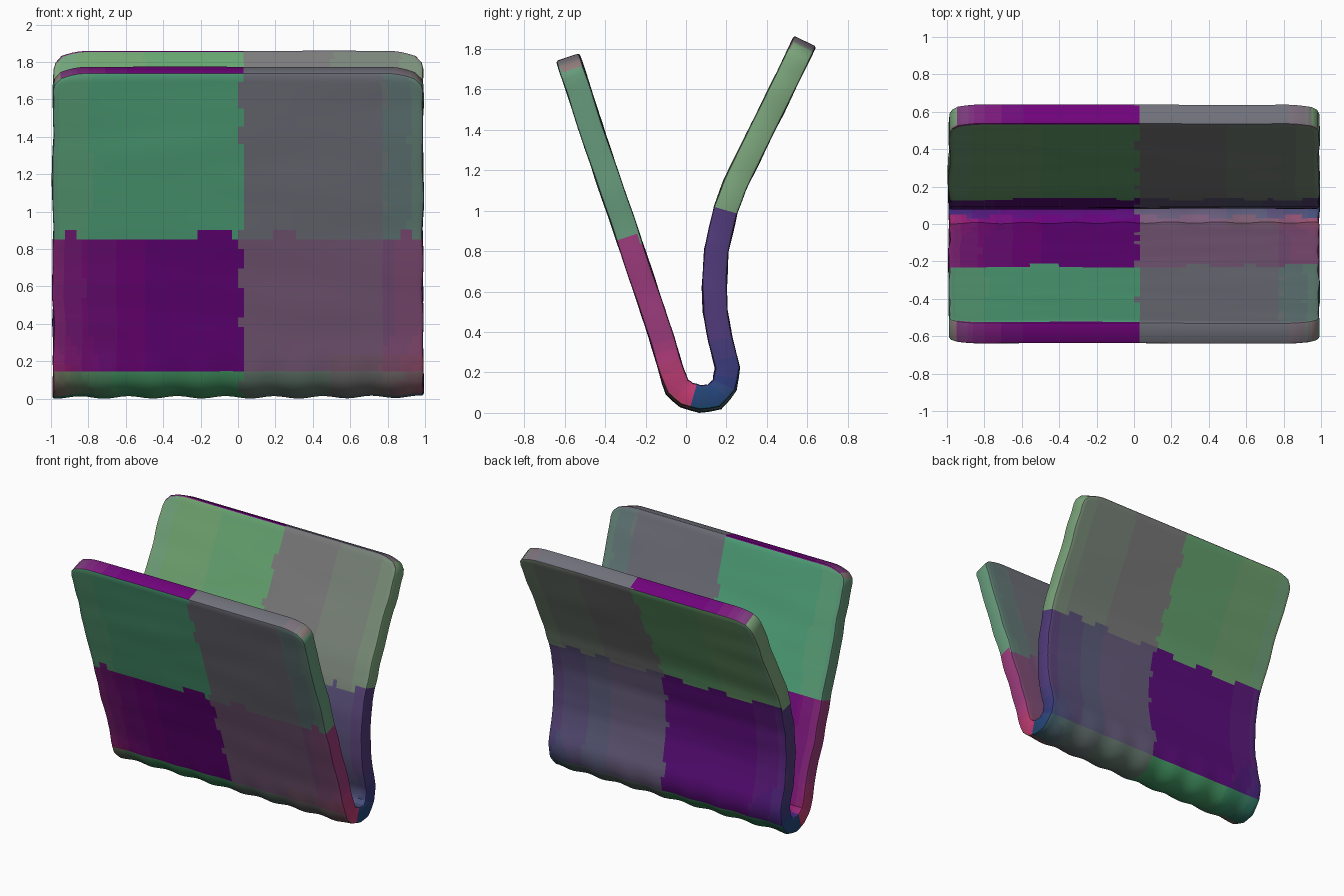
import bpy, bmesh, math, random
from mathutils import Vector, noise

random.seed(4)
cube = bpy.data.objects.get("Cube")
if cube:
    bpy.data.objects.remove(cube, do_unlink=True)

THICKNESS = 0.12
STATIONS = 64

# Centre line of the bent sheet in the y-z plane, front lip to back lip
PATH = [(-.585, 1.757), (-.445, 1.33), (-.305, .92), (-.13, .4), (-.07, .2),
        (-.045, .125), (0, .085), (.07, .065), (.14, .075), (.19, .135),
        (.205, .22), (.17, .36), (.145, .5), (.14, .62), (.15, .8),
        (.195, 1), (.24, 1.12), (.59, 1.835)]

# Colour pairs: (x < 0 half, x > 0 half)
GREEN, SLATE = (.33, .64, .47), (.43, .43, .50)
PALETTE = {
    "front_upper": (GREEN, SLATE),
    "front_lower": ((.42, .05, .47), (.46, .36, .46)),
    "back_upper": ((.42, .62, .45), (.50, .50, .50)),
    "back_lower": ((.36, .08, .50), (.38, .35, .50)),
    "base": ((.27, .60, .38), (.42, .46, .44)),
    "rim": ((.45, .05, .50), SLATE),
}
END_TINT = {
    "front_upper": (.38, .60, .48), "front_lower": (.60, .25, .50),
    "back_upper": (.50, .62, .48), "back_lower": (.32, .22, .50),
    "base": (.28, .60, .45), "rim": (.55, .50, .48),
}
PINK, NAVY = (.80, .25, .40), (.12, .28, .45)


def mix(a, b, t):
    return tuple(p + (q - p) * max(0, min(1, t)) for p, q in zip(a, b))


def resample(points, step):
    """Split long segments so every piece is at most one step long."""
    out = [Vector(points[0])]
    for a, b in zip(points, points[1:]):
        a, b = Vector(a), Vector(b)
        n = max(1, math.ceil((b - a).length / step))
        out += [a.lerp(b, i / n) for i in range(1, n + 1)]
    return out


def wobble(x, y, z, scale):
    return noise.noise(Vector((x, y, z)) * scale)


def build_sheet():
    line = resample(PATH, 0.055)
    n = len(line)
    bm = bmesh.new()
    rings = []
    for i in range(STATIONS + 1):
        u = -1 + 2 * i / STATIONS
        outer, inner = [], []
        for k, p in enumerate(line):
            t = (line[min(k + 1, n - 1)] - line[max(k - 1, 0)]).normalized()
            out = Vector((t.y, -t.x)) * -1
            if out.dot(Vector((1, 0))) * p.x < 0 and p.y > .3:
                out = -out
            if p.y <= .3:
                out = Vector((t.y, -t.x))
            # Rounded corners at the lips, ragged ends and a wavy fold
            lip = max(0, 1 - min(k, n - 1 - k) / 2)
            half = 0.99 - 0.045 * lip * lip + 0.01 * wobble(u // 1, p.x, p.y, 6)
            slide = (t if k < n / 2 else -t) * 0.03 * lip * max(0, (abs(u) - .85) / .15) ** 2
            ripple = 0.005 * wobble(u * .6, p.x * 3, p.y * 3, 2)
            if p.y < .25:
                ripple += 0.009 * math.sin(u * 24) * (1 - p.y / .25)
            for row, side in ((outer, 1), (inner, -1)):
                q = p + slide + out * (side * THICKNESS / 2 + ripple)
                row.append(bm.verts.new((u * half, q.x, q.y)))
        rings.append((outer, inner))
    # Outer and inner skins plus the two lips
    for (oa, ia), (ob, ib) in zip(rings, rings[1:]):
        for k in range(n - 1):
            bm.faces.new((oa[k], oa[k + 1], ob[k + 1], ob[k]))
            bm.faces.new((ia[k], ib[k], ib[k + 1], ia[k + 1]))
        for k in (0, n - 1):
            bm.faces.new((oa[k], ob[k], ib[k], ia[k]))
    # Side ends
    for outer, inner in (rings[0], rings[-1]):
        for k in range(n - 1):
            bm.faces.new((outer[k], inner[k], inner[k + 1], outer[k + 1]))
    bmesh.ops.recalc_face_normals(bm, faces=bm.faces)
    # Soften the hard outer edges
    bm.normal_update()
    hard = [e for e in bm.edges if e.calc_face_angle(0) > 1.1]
    bmesh.ops.bevel(bm, geom=hard, offset=0.012, segments=2, affect="EDGES", profile=0.5)
    low = min(v.co.z for v in bm.verts)
    bmesh.ops.translate(bm, verts=bm.verts, vec=(0, 0, -low))
    bm.normal_update()
    return bm


def face_colour(face):
    c, nrm = face.calc_center_median(), face.normal
    front = c.y < 0.04
    split = (.87 if front else 1.0) + .06 * wobble(c.x, c.y, 0, 5)
    if nrm.z > .6 and c.z > 1.6:
        zone = "rim"
    elif c.z < .13 and nrm.z < -.3:
        zone = "base"
    else:
        zone = ("front" if front else "back") + ("_upper" if c.z > split else "_lower")
    right_half = c.x > .02 + .03 * wobble(0, c.y, c.z, 9)
    colour = PALETTE[zone][int(right_half)]
    # Blend toward the tint of the side ends
    end = END_TINT[zone]
    if c.z < .4:
        end = mix(PINK if front else NAVY, end, c.z / .4)
    amount = 1 if abs(nrm.x) > .5 else .6 * max(0, (abs(c.x) - .5) / .5) ** 2
    return mix(colour, end, amount)


bm = build_sheet()
mesh = bpy.data.meshes.new("folded_sheet")
materials = {}
for face in bm.faces:
    key = tuple(round(v * 25) / 25 for v in face_colour(face))
    if key not in materials:
        mat = bpy.data.materials.new("sheet_colour_%d" % len(materials))
        mat.use_nodes = True
        rgba = tuple(v ** 2.2 for v in key) + (1,)
        mat.diffuse_color = rgba
        shader = mat.node_tree.nodes["Principled BSDF"]
        shader.inputs["Base Color"].default_value = rgba
        shader.inputs["Roughness"].default_value = 0.8
        materials[key] = len(mesh.materials)
        mesh.materials.append(mat)
    face.material_index = materials[key]
bm.to_mesh(mesh)
bm.free()

sheet = bpy.data.objects.new("folded_sheet", mesh)
bpy.context.collection.objects.link(sheet)
bpy.context.view_layer.objects.active = sheet
sheet.select_set(True)
bpy.ops.object.shade_smooth_by_angle(angle=math.radians(40))
